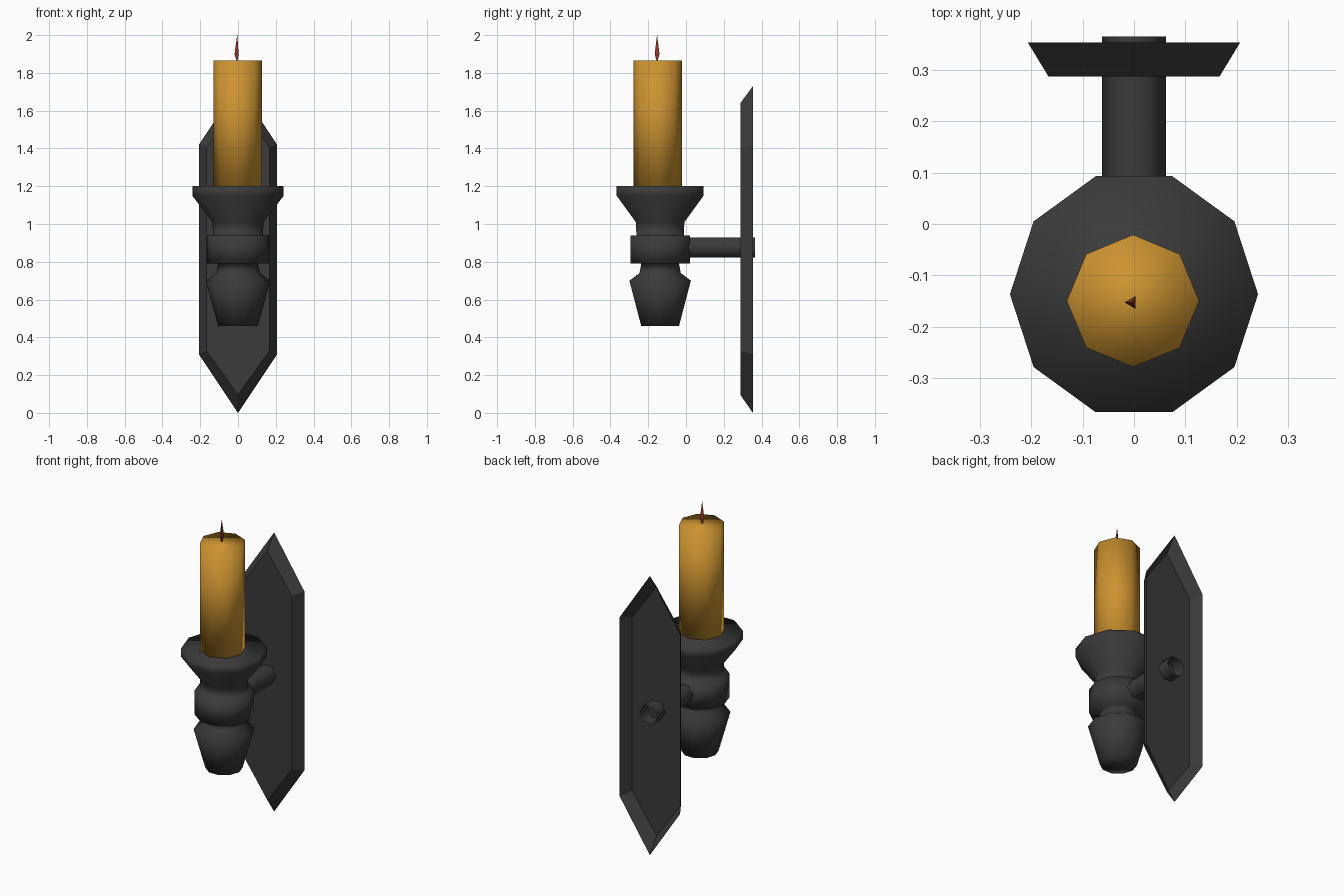
import bpy, math

if "Cube" in bpy.data.objects:
    bpy.data.objects.remove(bpy.data.objects["Cube"])

def material(name, rgb):
    m = bpy.data.materials.new(name)
    m.diffuse_color = (*rgb, 1)
    m.use_nodes = True
    m.node_tree.nodes["Principled BSDF"].inputs["Base Color"].default_value = m.diffuse_color
    return m

iron = material("dark iron", (0.043, 0.043, 0.043))
wax = material("amber wax", (0.60, 0.29, 0.03))
fire = material("flame red", (0.30, 0.04, 0.02))

def build(name, verts, faces, mat, smooth=False):
    me = bpy.data.meshes.new(name)
    me.from_pydata(verts, [], faces)
    me.materials.append(mat)
    ob = bpy.data.objects.new(name, me)
    bpy.context.collection.objects.link(ob)
    for p in me.polygons:
        p.use_smooth = smooth
    return ob

def lathe(name, profile, sides, centre, mat, start=0.0, smooth=True, caps=True):
    """Turn (radius, z) points, listed bottom to top, about a vertical axis."""
    verts, faces = [], []
    for r, z in profile:
        for i in range(sides):
            a = start + math.tau * i / sides
            verts.append((centre[0] + r * math.cos(a), centre[1] + r * math.sin(a), z))
    for k in range(len(profile) - 1):
        for i in range(sides):
            j = (i + 1) % sides
            a, b = k * sides, (k + 1) * sides
            faces.append((a + i, a + j, b + j, b + i))
    if caps:
        n = (len(profile) - 1) * sides
        faces.append(tuple(reversed(range(sides))))
        faces.append(tuple(range(n, n + sides)))
    return build(name, verts, faces, mat, smooth)

# turned ten-sided candle cup
lathe("candle_cup", [(0.105, 0.46), (0.171, 0.70), (0.115, 0.74), (0.105, 0.79),
                     (0.165, 0.79), (0.165, 0.94), (0.132, 0.94), (0.135, 1.01),
                     (0.242, 1.15), (0.242, 1.20)], 10, (0, -0.137), iron)

# eight-sided candle
lathe("candle", [(0.129, 1.195), (0.129, 1.865)], 8, (-0.002, -0.15), wax)

# three-sided flame
lathe("flame", [(0.002, 1.86), (0.0145, 1.90), (0.0005, 2.0)], 3,
      (-0.004, -0.153), fire, start=math.pi, smooth=False)

# wall plate: pointed hexagon with a bevelled rim, hollow at the back
def hexagon(w, y, tip_low, low, high, tip_high):
    return [(0, y, tip_low), (w, y, low), (w, y, high),
            (0, y, tip_high), (-w, y, high), (-w, y, low)]

verts = hexagon(0.167, 0.288, 0.095, 0.33, 1.405, 1.64) + \
        hexagon(0.207, 0.354, 0.0, 0.31, 1.42, 1.73)
faces = [tuple(range(6))] + [(i, i + 6, (i + 1) % 6 + 6, (i + 1) % 6) for i in range(6)]
build("wall_plate", verts, faces, iron)

# six-sided arm through the plate, open at the back
verts = [(0.062 * math.cos(i * math.pi / 3), y, 0.876 + 0.062 * math.sin(i * math.pi / 3))
         for y in (-0.01, 0.366) for i in range(6)]
faces = [(i, i + 6, (i + 1) % 6 + 6, (i + 1) % 6) for i in range(6)]
build("arm", verts, faces, iron, True)
